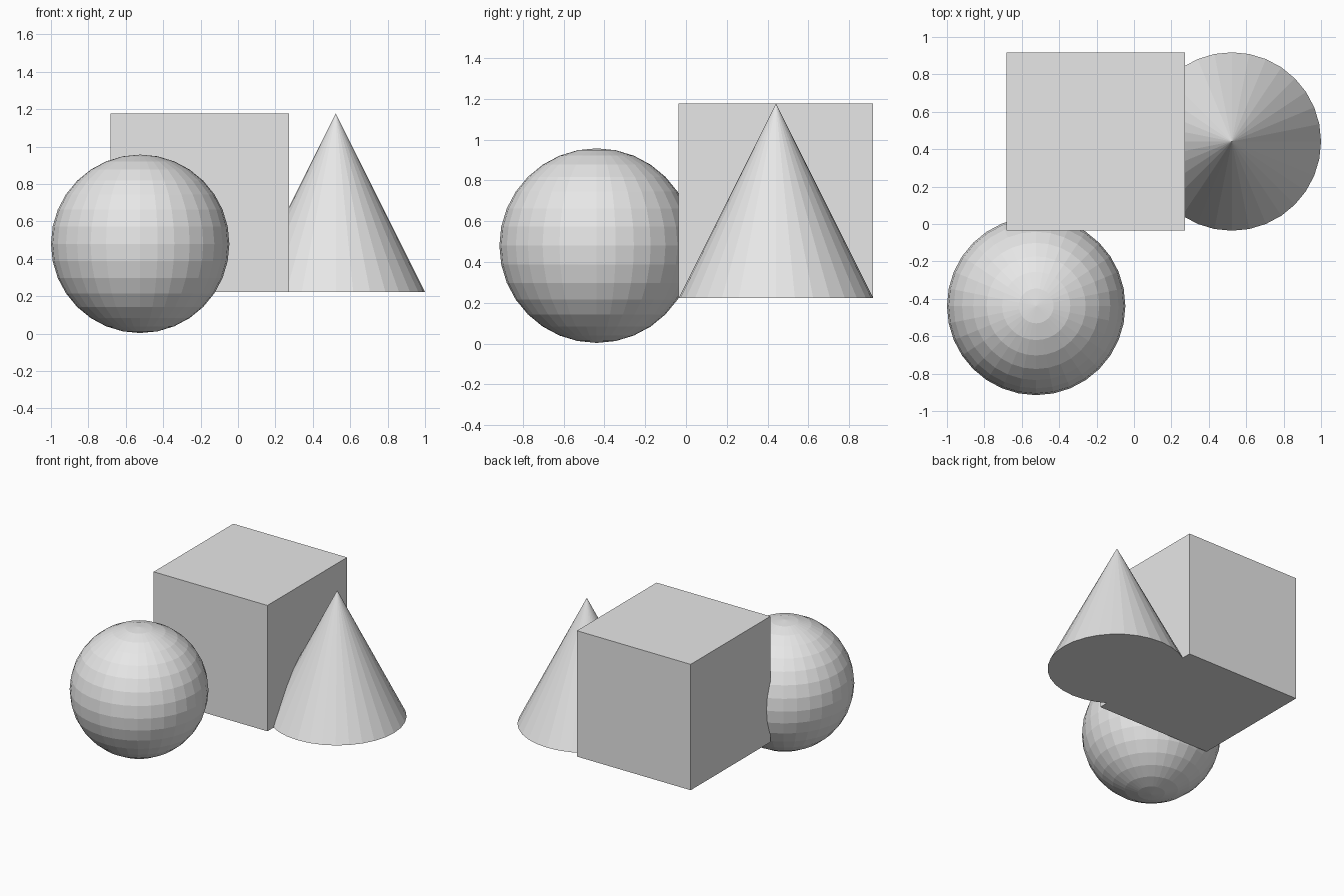
import bpy

if "Cube" in bpy.data.objects:
    bpy.data.objects.remove(bpy.data.objects["Cube"])

R = 0.477          # shared half-size of every solid
BASE = 0.223       # underside height of cube and cone

grey = bpy.data.materials.new("light grey")
grey.diffuse_color = (0.8, 0.8, 0.8, 1.0)
grey.use_nodes = True
grey.node_tree.nodes["Principled BSDF"].inputs["Base Color"].default_value = grey.diffuse_color


def finish(name):
    """Name the active object and give it the flat grey colour."""
    obj = bpy.context.object
    obj.name = name
    obj.data.materials.append(grey)


# Faceted ball at the front left, resting on the ground
bpy.ops.mesh.primitive_uv_sphere_add(segments=32, ring_count=16, radius=R,
                                     location=(-0.523, -0.438, R + 0.003))
finish("ball")

# Cube at the back, overlapping the ball and the cone
bpy.ops.mesh.primitive_cube_add(size=2 * R, location=(-0.205, 0.441, BASE + R))
finish("cube")

# Faceted cone at the back right
bpy.ops.mesh.primitive_cone_add(vertices=32, radius1=R, radius2=0, depth=2 * R,
                                location=(0.523, 0.441, BASE + R))
finish("cone")
